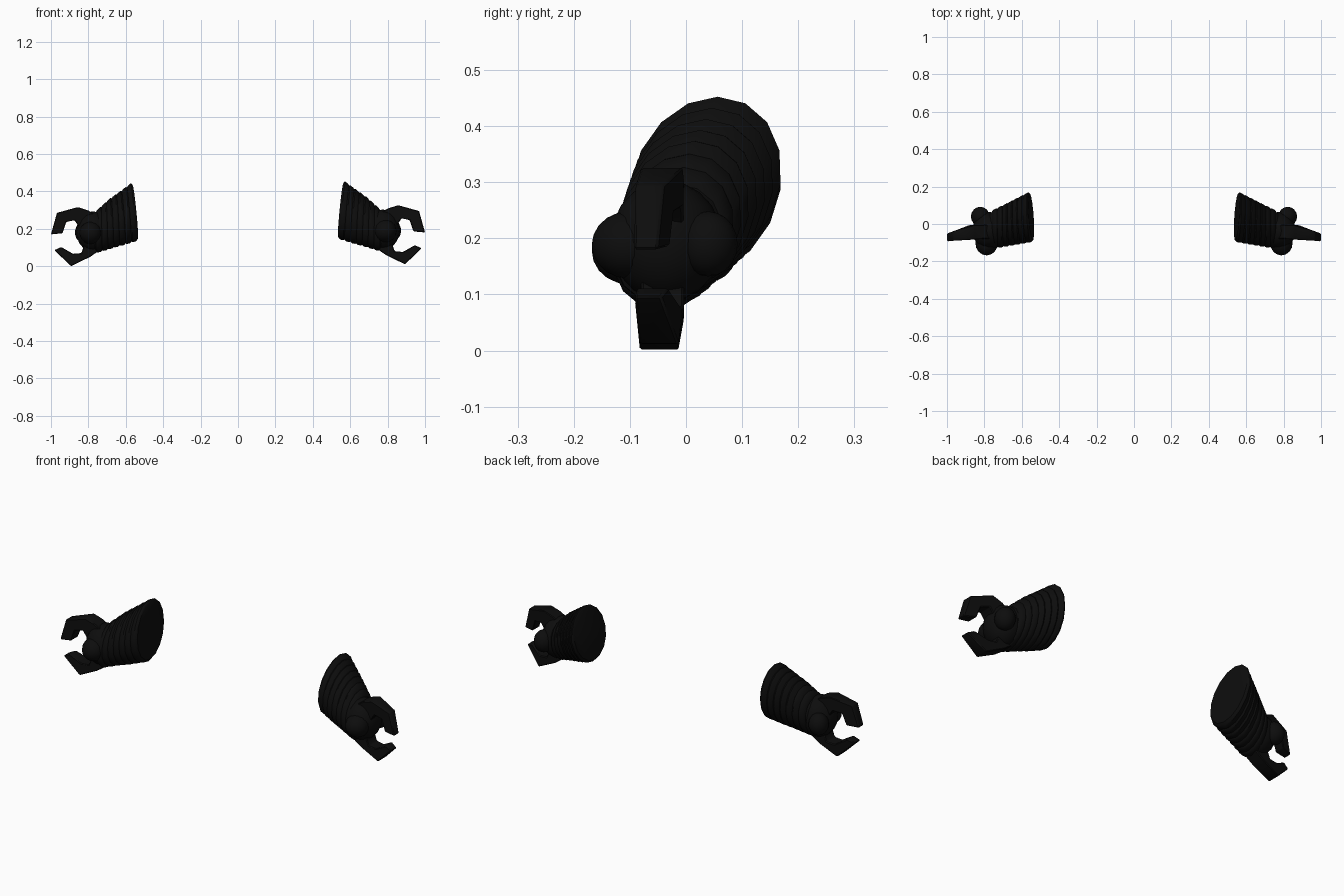
import bpy, bmesh, math
from mathutils import Vector, Matrix

if "Cube" in bpy.data.objects:
    bpy.data.objects.remove(bpy.data.objects["Cube"])

black = bpy.data.materials.new("matte black")
black.diffuse_color = (0.004, 0.004, 0.004, 1)
black.use_nodes = True
black.node_tree.nodes["Principled BSDF"].inputs["Base Color"].default_value = black.diffuse_color

# Sleeve cross-sections: x, centre y, centre z, half width, half height
SECTIONS = [(.555, .037, .300, .134, .154), (.62, .015, .267, .125, .143),
            (.68, -.005, .238, .115, .132), (.76, -.030, .192, .103, .112)]
SIDES = 16
RIBS = 7


def finish(bm, name, side):
    """Turn a right-hand part into an object on either side."""
    if side < 0:
        bm.transform(Matrix.Translation((0, 0, -.01)) @ Matrix.Scale(-1, 4, (1, 0, 0)))
    bmesh.ops.recalc_face_normals(bm, faces=bm.faces)
    mesh = bpy.data.meshes.new(name)
    bm.to_mesh(mesh)
    bm.free()
    mesh.materials.append(black)
    obj = bpy.data.objects.new(name, mesh)
    bpy.context.collection.objects.link(obj)
    bpy.ops.object.select_all(action='DESELECT')
    obj.select_set(True)
    bpy.context.view_layer.objects.active = obj
    bpy.ops.object.shade_smooth_by_angle(angle=math.radians(35))


def section_at(f):
    """Interpolate the sleeve sections, f from 0 to 1."""
    x = SECTIONS[0][0] + f * (SECTIONS[-1][0] - SECTIONS[0][0])
    for a, b in zip(SECTIONS, SECTIONS[1:]):
        if x <= b[0] + 1e-6:
            u = (x - a[0]) / (b[0] - a[0])
            return [p + (q - p) * u for p, q in zip(a, b)]


def sleeve(side):
    bm = bmesh.new()
    stations = [(0, .93, -.006)]
    for i in range(RIBS):
        for part, scale in ((.0, .985), (.2, 1.015), (.75, 1.0), (.95, .965)):
            stations.append(((i + part) / RIBS, scale, 0))
    stations += [(1, .93, 0), (1, .75, .03)]
    rings = []
    for f, scale, dx in stations:
        x, cy, cz, w, h = section_at(f)
        ring = []
        for k in range(SIDES):
            t = math.tau * k / SIDES
            c, s = math.cos(t - .16), math.sin(t)
            lean = (1 - f)
            ring.append(bm.verts.new((x + dx + lean * (.006 * c + .013 * s),
                                      cy + scale * w * c, cz + scale * h * s)))
        rings.append(ring)
    for a, b in zip(rings, rings[1:]):
        for k in range(SIDES):
            n = (k + 1) % SIDES
            bm.faces.new((a[k], a[n], b[n], b[k]))
    bm.faces.new(rings[0])
    bm.faces.new(rings[-1])
    finish(bm, "ribbed_sleeve", side)


def ball(name, side, centre, radii, segments=16, rings=10):
    bm = bmesh.new()
    bmesh.ops.create_uvsphere(bm, u_segments=segments, v_segments=rings, radius=1)
    bm.transform(Matrix.Translation(centre) @ Matrix.Diagonal((*radii, 1)))
    finish(bm, name, side)


def claw(name, side, outline):
    """Extruded outline whose back face tapers towards the tip."""
    bm = bmesh.new()
    front = [bm.verts.new((x, -.08 - .1 * max(0, x - .87), z)) for x, z in outline]
    back = [bm.verts.new((x, -.004 - .36 * max(0, x - .87), z)) for x, z in outline]
    bm.faces.new(front)
    bm.faces.new(back)
    for k in range(len(outline)):
        n = (k + 1) % len(outline)
        bm.faces.new((front[k], front[n], back[n], back[k]))
    bmesh.ops.recalc_face_normals(bm, faces=bm.faces)
    bmesh.ops.bevel(bm, geom=bm.edges[:], offset=.004, segments=1, affect='EDGES')
    finish(bm, name, side)


UPPER = [(.77, .290), (.80, .308), (.856, .326), (.968, .295), (1.0, .18),
         (.938, .186), (.918, .246), (.875, .256), (.85, .22), (.79, .20)]
LOWER = [(.74, .095), (.79, .060), (.893, .010), (.982, .096), (.945, .112),
         (.882, .076), (.838, .080), (.825, .115), (.835, .16), (.78, .18)]

for side in (1, -1):
    sleeve(side)
    # Hand with a rounded knob on its front and back
    ball("palm", side, (.775, -.035, .195), (.09, .10, .108))
    ball("front_knob", side, (.788, -.102, .188), (.060, .066, .060))
    ball("back_knob", side, (.822, .040, .190), (.050, .052, .058))
    claw("upper_claw", side, UPPER)
    claw("lower_claw", side, LOWER)
